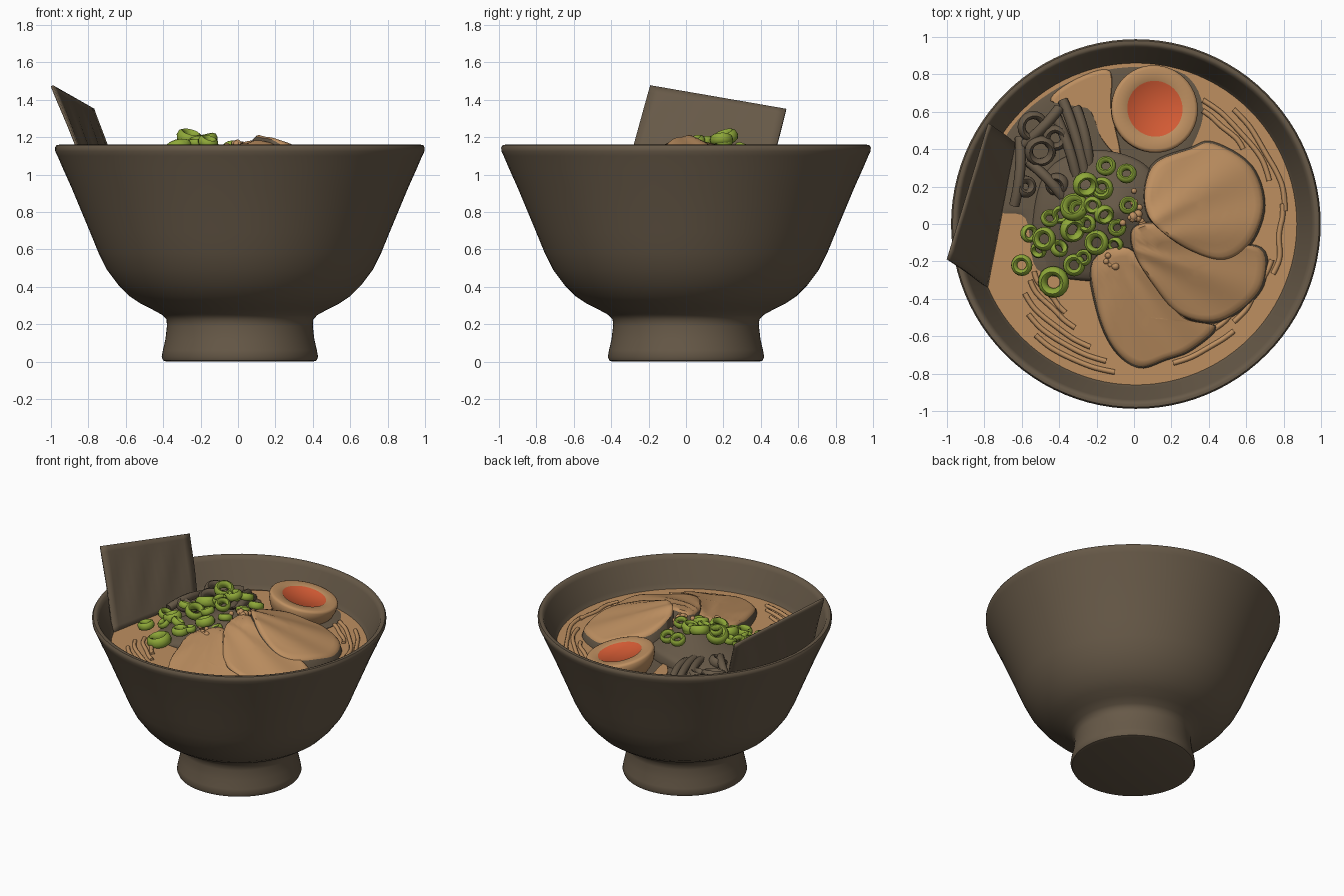
import bpy, bmesh, math, random
from mathutils import Vector

if "Cube" in bpy.data.objects:
    bpy.data.objects.remove(bpy.data.objects["Cube"])

random.seed(4)
CX = 0.01      # bowl centre in x
SOUP = 0.95    # broth level


def material(name, rgb):
    m = bpy.data.materials.new(name)
    m.diffuse_color = (*rgb, 1)
    m.use_nodes = True
    m.node_tree.nodes["Principled BSDF"].inputs["Base Color"].default_value = m.diffuse_color
    return m


BROWN = material("dark_brown", (0.135, 0.100, 0.064))
TAN = material("broth_tan", (0.51, 0.275, 0.118))
ORANGE = material("yolk_orange", (0.66, 0.105, 0.035))
GREEN = material("scallion_green", (0.27, 0.39, 0.04))


def finish(ob, mats, angle=45):
    if not ob.data.materials:
        for m in mats:
            ob.data.materials.append(m)
    bpy.ops.object.select_all(action='DESELECT')
    ob.select_set(True)
    bpy.context.view_layer.objects.active = ob
    bpy.ops.object.shade_smooth_by_angle(angle=math.radians(angle))
    return ob


def from_bmesh(name, bm, mats, angle=45):
    bmesh.ops.remove_doubles(bm, verts=bm.verts, dist=1e-5)
    bmesh.ops.recalc_face_normals(bm, faces=bm.faces)
    me = bpy.data.meshes.new(name)
    bm.to_mesh(me)
    bm.free()
    ob = bpy.data.objects.new(name, me)
    bpy.context.collection.objects.link(ob)
    return finish(ob, mats, angle)


def skin(bm, rings, mat_rule):
    """Join successive closed rings of points with quads."""
    vs = [[bm.verts.new(p) for p in r] for r in rings]
    n = len(vs[0])
    for i in range(len(vs) - 1):
        for j in range(n):
            k = (j + 1) % n
            f = bm.faces.new((vs[i][j], vs[i][k], vs[i + 1][k], vs[i + 1][j]))
            f.material_index = mat_rule(i)


def lathe(name, profile, mats, seg=96, mat_rule=lambda i: 0):
    bm = bmesh.new()
    skin(bm, [[(r * math.cos(math.tau * j / seg), r * math.sin(math.tau * j / seg), z)
               for j in range(seg)] for r, z in profile], mat_rule)
    return from_bmesh(name, bm, mats)


def smooth_loop(pts, steps=6):
    """Closed Catmull-Rom loop through 2D points."""
    out, n = [], len(pts)
    for i in range(n):
        a, b, c, d = (Vector(pts[(i + k) % n]) for k in (-1, 0, 1, 2))
        for s in range(steps):
            t = s / steps
            out.append(0.5 * (2 * b + (c - a) * t + (2 * a - 5 * b + 4 * c - d) * t * t
                              + (3 * b - a - 3 * c + d) * t ** 3))
    return out


def slab(name, pts, height, base, top, side, flare=1.0):
    """Shaped piece: top surface follows height(x, y), sides drop to base."""
    loop = smooth_loop(pts)
    mid = sum(loop, Vector((0, 0))) / len(loop)
    rings = []
    for s in (0, .15, .3, .45, .6, .75, .87, .95, 1):
        ring = [mid + (p - mid) * s for p in loop]
        drop = 0.012 if s == 1 else 0
        rings.append([(p.x, p.y, max(height(p.x, p.y) - drop, base + 0.003)) for p in ring])
    skirt = [mid + (p - mid) * flare for p in loop]
    rings.append([(p.x, p.y, base) for p in skirt])
    rings.append([(mid.x, mid.y, base)] * len(loop))
    bm = bmesh.new()
    skin(bm, rings, lambda i: 0 if i < 8 else 1)
    return from_bmesh(name, bm, [top, side], 50)


def tube(name, pts, radius, mat):
    cu = bpy.data.curves.new(name, 'CURVE')
    cu.dimensions = '3D'
    cu.bevel_depth, cu.bevel_resolution, cu.resolution_u = radius, 2, 8
    cu.use_fill_caps = True
    sp = cu.splines.new('NURBS')
    sp.points.add(len(pts) - 1)
    for p, co in zip(sp.points, pts):
        p.co = (*co, 1)
    sp.use_endpoint_u, sp.order_u = True, 3
    cu.materials.append(mat)
    ob = bpy.data.objects.new(name, cu)
    bpy.context.collection.objects.link(ob)
    return ob


def ring(name, x, y, z, r, minor, mat, tilt):
    bpy.ops.mesh.primitive_torus_add(
        major_segments=20, minor_segments=8, major_radius=r - minor, minor_radius=minor,
        location=(x, y, z), rotation=(random.uniform(-tilt, tilt), random.uniform(-tilt, tilt), 0))
    ob = bpy.context.object
    ob.name = name
    ob.scale.z = 1.5
    return finish(ob, [mat])


# Bowl: foot, flared wall, rounded rim and inner wall
bowl = lathe("bowl", [(0, 0), (.39, 0), (.41, .006), (.418, .025), (.412, .06), (.398, .12), (.39, .19),
                      (.392, .225), (.415, .25), (.47, .28), (.53, .31), (.59, .35), (.65, .41), (.71, .49),
                      (.755, .58), (.80, .69), (.85, .81), (.90, .93), (.945, 1.03), (.975, 1.1), (.987, 1.125),
                      (.988, 1.145), (.98, 1.158), (.965, 1.16), (.952, 1.155), (.94, 1.13), (.91, 1.06),
                      (.875, .985), (.85, .925), (.8, .9), (0, .9)], [BROWN])
bowl.location.x = CX

# Broth surface
broth = lathe("broth", [(0, SOUP), (.4, SOUP), (.865, SOUP), (.84, .91), (0, .91)], [TAN])
broth.location.x = CX

# Dark area of the broth, with lighter pools on it
slab("dark_broth", [(-.58, .6), (-.3, .78), (0, .84), (.27, .8), (.37, .6), (.28, .36), (.15, .2), (.12, 0),
                    (0, -.25), (-.3, -.27), (-.52, -.24), (-.58, .03), (-.73, .08), (-.74, .35)],
     lambda x, y: SOUP + .007, SOUP, BROWN, BROWN)
slab("broth_pool", [(-.45, .66), (-.32, .77), (-.13, .82), (-.12, .62), (-.07, .36), (-.17, .45), (-.25, .62)],
     lambda x, y: SOUP + .014, SOUP, TAN, TAN)

# Dark mound carrying the scallions
slab("mound", [(-.5, .22), (-.32, .38), (-.08, .38), (.1, .27), (.13, 0), (-.02, -.26), (-.3, -.3), (-.54, -.2)],
     lambda x, y: 1.15 - .42 * math.hypot(x + .1, y - .07), SOUP, BROWN, BROWN)


# Three fanned pork slices, sloping away from the centre
def slope(top, fall):
    return lambda x, y: (top - fall * math.hypot(x - .1, y + .03)
                         + .006 * math.sin(14 * math.atan2(y + .1, x + .1)))


slab("pork_slice_low", [(-.22, -.2), (-.03, -.13), (.13, -.33), (.27, -.5), (.43, -.55), (.3, -.67), (.17, -.72),
                        (.03, -.76), (-.1, -.67), (-.19, -.47)], slope(1.15, .24), SOUP, TAN, BROWN, 1.04)
slab("pork_slice_middle", [(.0, -.02), (.15, .0), (.4, -.1), (.67, -.13), (.69, -.3), (.6, -.43), (.43, -.52),
                           (.24, -.48), (.1, -.32), (.0, -.15)], slope(1.19, .31), SOUP, TAN, BROWN, 1.04)
slab("pork_slice_top", [(.06, .2), (.12, .33), (.3, .4), (.42, .43), (.62, .31), (.69, .1), (.62, -.1),
                        (.48, -.19), (.3, -.14), (.15, -.04), (.07, .06)], slope(1.225, .36), SOUP, TAN, BROWN, 1.035)

# Half egg with yolk, tipped slightly
egg_profile = [(.215 * math.sin(a) + .02 * math.sin(a), -.2 * math.cos(a))
               for a in (math.pi / 2 * i / 8 for i in range(9))]
egg = lathe("egg", egg_profile + [(.228, .012), (.215, .016), (.15, .012), (.14, .004), (0, 0)],
            [TAN, ORANGE], 48, lambda i: 1 if i >= 11 else 0)
egg.location = (.11, .615, 1.08)
egg.rotation_euler = (math.radians(-6), math.radians(10), 0)

# Seaweed sheet leaning on the rim
bm = bmesh.new()
A, B = Vector((-.995, -.19, 1.475)), Vector((-.775, .535, 1.35))
C, D = Vector((-.785, -.34, .94)), Vector((-.635, .43, .94))
N = 14
grid = []
for i in range(N + 1):
    row = []
    for j in range(N + 1):
        u, v = i / N, j / N
        p = A.lerp(B, u).lerp(C.lerp(D, u), v)
        p.x += .006 * math.sin(u * 19 + v * 3) * math.sin(v * math.pi)
        row.append(bm.verts.new(p))
    grid.append(row)
for i in range(N):
    for j in range(N):
        bm.faces.new((grid[i][j], grid[i + 1][j], grid[i + 1][j + 1], grid[i][j + 1]))
nori = from_bmesh("seaweed_sheet", bm, [BROWN])
mod = nori.modifiers.new("thickness", 'SOLIDIFY')
mod.thickness, mod.offset = .014, 0

# Scallion rings: x, y, radius
scallions = [(-.15, .31, .055), (-.04, .27, .055), (-.26, .21, .07), (-.17, .19, .062), (-.32, .09, .078),
             (-.16, .05, .055), (-.09, -.02, .05), (-.33, -.03, .07), (-.45, .03, .05), (-.48, -.08, .065),
             (-.40, -.13, .05), (-.60, -.22, .058), (-.56, -.05, .05), (-.32, -.22, .06), (-.2, -.1, .068),
             (-.10, -.11, .045), (-.43, -.31, .085), (-.27, -.18, .045), (-.03, .10, .05), (-.39, .05, .05),
             (-.22, .10, .05), (-.51, -.14, .045), (-.17, .2, .05), (-.3, .08, .05), (-.25, 0, .05)]
for x, y, r in scallions:
    z = max(1.205 - .46 * math.hypot(x + .2, y - .17), .985) + random.uniform(-.01, .03)
    ring("scallion_ring", x, y, z, r, .3 * r, GREEN, .5)

# Bamboo shoot strips and curls
for x, y, r in [(-.54, .52, .085), (-.5, .39, .085), (-.41, .21, .065), (-.58, .2, .06), (-.42, .46, .07)]:
    ring("bamboo_curl", x, y, 1.0, r, .022, BROWN, .3)
for a, b in [((-.38, .66), (-.25, .2)), ((-.43, .6), (-.3, .22)), ((-.61, .46), (-.64, .1)),
             ((-.56, .33), (-.38, .14)), ((-.31, .62), (-.24, .3)), ((-.62, .4), (-.4, .62))]:
    tube("bamboo_strip", [(*a, .97), ((a[0] + b[0]) / 2 + .03, (a[1] + b[1]) / 2, 1.05), (*b, 1.0)], .028, BROWN)

# Noodle arcs half sunk in the broth: radius, start and end angle
for r, a0, a1 in [(.8, 5, 50), (.75, 18, 62), (.7, 35, 60), (.78, -20, 8), (.74, -45, -15), (.7, -55, -25),
                  (.8, 228, 262), (.75, 220, 258), (.7, 212, 250), (.64, 208, 240), (.77, 285, 312), (.6, 205, 232)]:
    arc = [math.radians(a0 + (a1 - a0) * k / 6) for k in range(7)]
    tube("noodle", [(CX + (r + .015 * math.sin(k * 1.4)) * math.cos(a), r * math.sin(a), SOUP + .003)
                    for k, a in enumerate(arc)], .014, TAN)

# Garlic crumbs
spots = [(0, .02)] * 14 + [(-.14, -.2)] * 5 + [(.11, .2)] * 4
for sx, sy in spots:
    x, y = sx + random.gauss(0, .035), sy + random.gauss(0, .045)
    z = 1.17 - .36 * math.hypot(x + .02, y - .04) + (.02 if sx > .1 else 0)
    bpy.ops.mesh.primitive_ico_sphere_add(subdivisions=2, radius=random.uniform(.014, .024), location=(x, y, z))
    bpy.context.object.name = "garlic_crumb"
    finish(bpy.context.object, [TAN])
